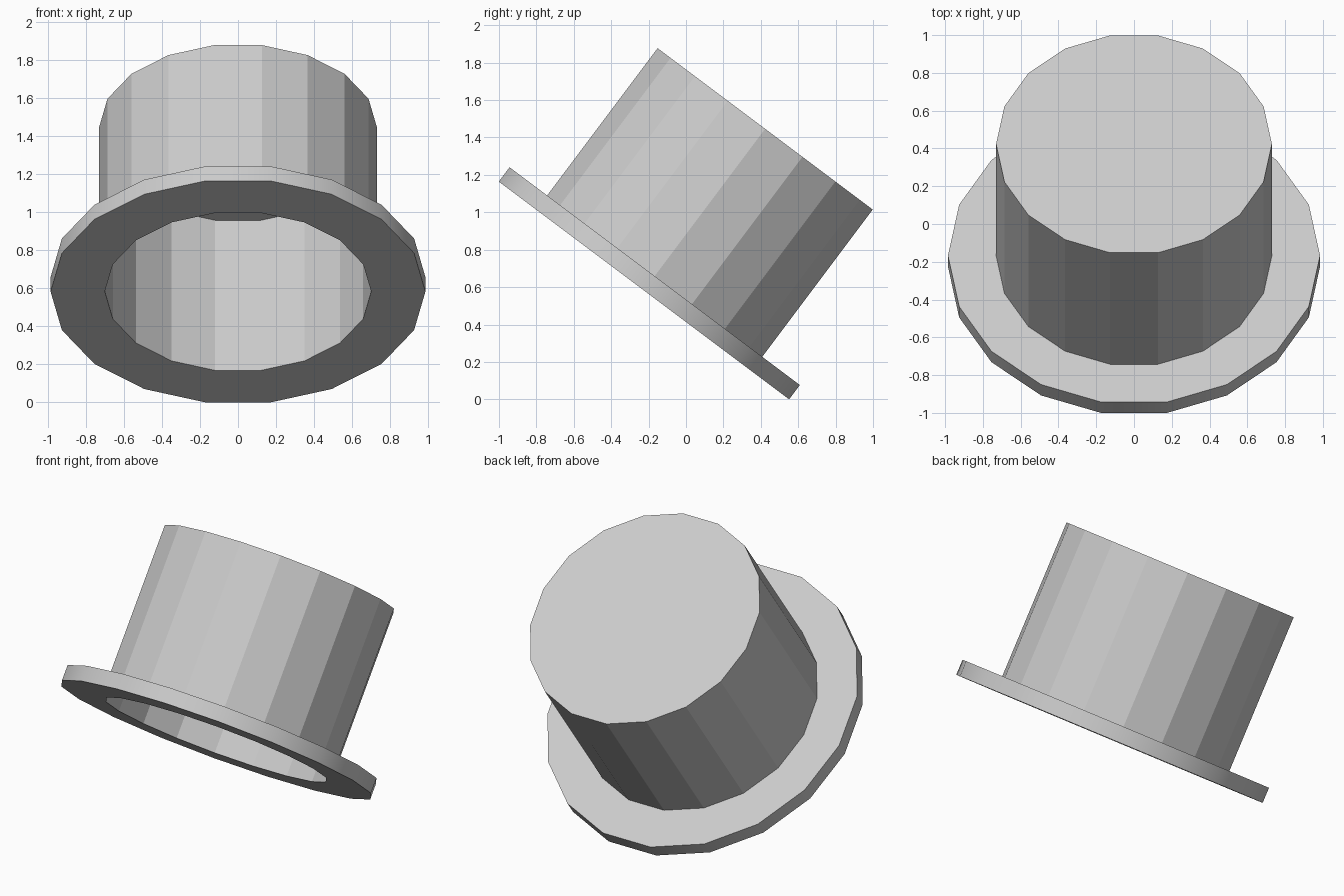
import bpy, bmesh
from math import sin, cos, tau, radians, atan2
from mathutils import Matrix

if "Cube" in bpy.data.objects:
    bpy.data.objects.remove(bpy.data.objects["Cube"])

SIDES = 18
TILT = (Matrix.Translation((0, -0.225, 0.582))
        @ Matrix.Rotation(-atan2(0.6, 0.8), 4, 'X'))

# radii and heights along the hat's own axis
R_IN, R_CROWN, R_BRIM = 0.70, 0.73, 0.985
H_BRIM, H_CEIL, H_TOP = 0.096, 0.986, 1.08


def ring(bm, r, h):
    return [bm.verts.new((r * cos(tau * i / SIDES), r * sin(tau * i / SIDES), h))
            for i in range(SIDES)]


def lathe(bm, profile):
    """Skin (radius, height) points around the axis; returns the rings."""
    rings = [ring(bm, r, h) for r, h in profile]
    for a, b in zip(rings, rings[1:]):
        for i in range(SIDES):
            j = (i + 1) % SIDES
            bm.faces.new((a[i], a[j], b[j], b[i]))
    return rings


def finish(bm, name):
    me = bpy.data.meshes.new(name)
    bm.transform(TILT)
    bm.to_mesh(me)
    bm.free()
    ob = bpy.data.objects.new(name, me)
    bpy.context.collection.objects.link(ob)
    return ob


# crown: faceted outer wall with flat top, inner wall with ceiling
bm = bmesh.new()
outer = lathe(bm, [(R_CROWN, H_BRIM), (R_CROWN, H_TOP)])
bm.faces.new(outer[-1])
inner = lathe(bm, [(R_IN, H_CEIL), (R_IN, 0)])
bm.faces.new(inner[0][::-1])
finish(bm, "crown")

# brim: underside, smooth outer edge, top face up to the crown
bm = bmesh.new()
lathe(bm, [(R_IN, 0), (R_BRIM, 0), (R_BRIM, H_BRIM), (R_CROWN, H_BRIM)])
brim = finish(bm, "brim")
bpy.context.view_layer.objects.active = brim
brim.select_set(True)
bpy.ops.object.shade_smooth_by_angle(angle=radians(30))
